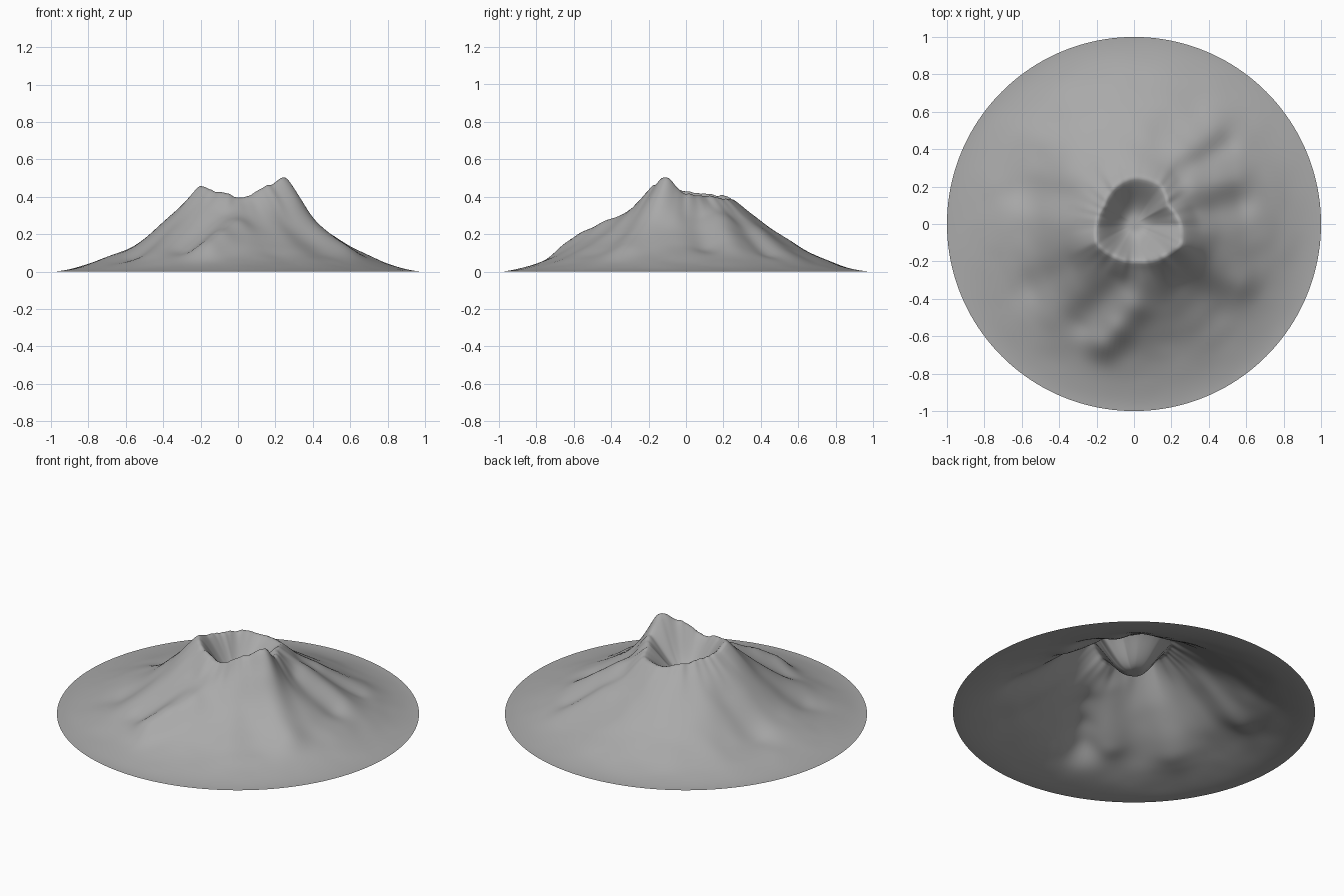
import bpy, bmesh, math
from mathutils import Vector, noise

cube = bpy.data.objects.get("Cube")
if cube:
    bpy.data.objects.remove(cube)

SEGMENTS, INNER, OUTER = 160, 18, 52
FLOOR = 0.25

# Crater rim points (x, y, z), anticlockwise
RIM = [(0.25, 0.0, 0.42), (0.18, 0.10, 0.41), (0.14, 0.21, 0.395),
       (0.0, 0.25, 0.39), (-0.10, 0.20, 0.41), (-0.16, 0.10, 0.42),
       (-0.20, 0.0, 0.435), (-0.20, -0.10, 0.465), (-0.10, -0.175, 0.43),
       (0.02, -0.20, 0.40), (0.17, -0.165, 0.47), (0.25, -0.11, 0.515)]

# Ridges (height above zero) and gullies (below): start x, y, end x, y, height, width
FOLDS = [(0.0, -0.46, -0.15, -0.63, 0.03, 0.08), (-0.10, -0.57, -0.17, -0.65, 0.025, 0.08),
         (-0.09, -0.32, -0.28, -0.52, -0.03, 0.08), (0.15, -0.45, 0.20, -0.6, -0.015, 0.12),
         (0.33, -0.20, 0.57, -0.31, 0.035, 0.09), (0.28, -0.33, 0.42, -0.46, -0.02, 0.09),
         (0.33, 0.05, 0.55, 0.10, -0.035, 0.085), (0.34, 0.20, 0.55, 0.25, 0.015, 0.07),
         (0.24, 0.27, 0.50, 0.43, -0.018, 0.06), (0.30, 0.40, 0.45, 0.56, 0.015, 0.08),
         (0.10, 0.38, 0.18, 0.52, -0.01, 0.08), (-0.55, -0.35, -0.55, 0.3, -0.025, 0.13),
         (-0.38, 0.14, -0.6, 0.18, -0.025, 0.09), (-0.35, -0.22, -0.55, -0.32, -0.015, 0.08)]


def polar(point):
    x, y, z = point
    return math.atan2(y, x) % math.tau, math.hypot(x, y), z


def rim_at(angle):
    """Radius and height of the crater rim, blended between rim points."""
    points = sorted(polar(p) for p in RIM)
    first, last = points[0], points[-1]
    points = [(last[0] - math.tau, *last[1:])] + points + [(first[0] + math.tau, *first[1:])]
    for a, b in zip(points, points[1:]):
        if a[0] <= angle <= b[0]:
            t = (angle - a[0]) / (b[0] - a[0])
            s = t * t * (3 - 2 * t)
            return a[1] + (b[1] - a[1]) * t, a[2] + (b[2] - a[2]) * s


def slope(radius):
    return 0.654 * max(0, 1 - radius) ** 1.7


def fold_height(point):
    """Sum of the soft ridges and gullies around a point on the flank."""
    total = 0
    for x1, y1, x2, y2, height, width in FOLDS:
        start, along = Vector((x1, y1)), Vector((x2 - x1, y2 - y1))
        t = max(0, min(1, (point - start).dot(along) / along.length_squared))
        distance = (point - start - along * t).length
        total += height * math.exp(-(distance / width) ** 2)
    return total


def outside_height(point, rim_radius, rim_height):
    radius = point.length
    z = slope(radius)
    z += (rim_height - slope(rim_radius)) * math.exp(-((radius - rim_radius) / 0.115) ** 2)
    fade = min(1, (radius - rim_radius) / 0.1) * min(1, (1 - radius) / 0.25)
    rough = noise.fractal(point.to_3d() * 5, 1, 2, 2)
    return max(0, z + fade * (fold_height(point) + 0.006 * rough))


def inside_height(t, rim_height):
    wall = max(0, (t - 0.15) / 0.85)
    return FLOOR + (rim_height - FLOOR) * wall * wall * (2.2 - 1.2 * wall)


# Mountain: one polar surface, open underneath
bm = bmesh.new()
centre_vert = bm.verts.new((0, 0, FLOOR))
rings = []
for ring in range(1, INNER + OUTER + 1):
    row = []
    for i in range(SEGMENTS):
        angle = math.tau * i / SEGMENTS
        rim_radius, rim_height = rim_at(angle)
        direction = Vector((math.cos(angle), math.sin(angle)))
        jag = 0.01 * noise.noise(direction.to_3d() * 7)
        if ring <= INNER:
            t = ring / INNER
            radius = rim_radius * t
            z = inside_height(t, rim_height) + jag * t ** 6
        else:
            radius = rim_radius + (1 - rim_radius) * (ring - INNER) / OUTER
            z = outside_height(direction * radius, rim_radius, rim_height + jag)
        row.append(bm.verts.new((*(direction * radius), z)))
    rings.append(row)

for i in range(SEGMENTS):
    j = (i + 1) % SEGMENTS
    bm.faces.new((centre_vert, rings[0][i], rings[0][j]))
    for a, b in zip(rings, rings[1:]):
        bm.faces.new((a[i], b[i], b[j], a[j]))

# Soften the creases, keeping the outer edge in place
for _ in range(4):
    bmesh.ops.smooth_vert(bm, verts=[v for row in rings[:-1] for v in row], factor=0.3,
                          use_axis_x=True, use_axis_y=True, use_axis_z=True)

mesh = bpy.data.meshes.new("volcano")
bm.to_mesh(mesh)
bm.free()
mesh.shade_smooth()
volcano = bpy.data.objects.new("volcano", mesh)
bpy.context.collection.objects.link(volcano)

# Rock colour
rock = bpy.data.materials.new("grey rock")
rock.use_nodes = True
rock.diffuse_color = (0.4, 0.4, 0.4, 1)
rock.node_tree.nodes["Principled BSDF"].inputs["Base Color"].default_value = rock.diffuse_color
mesh.materials.append(rock)
